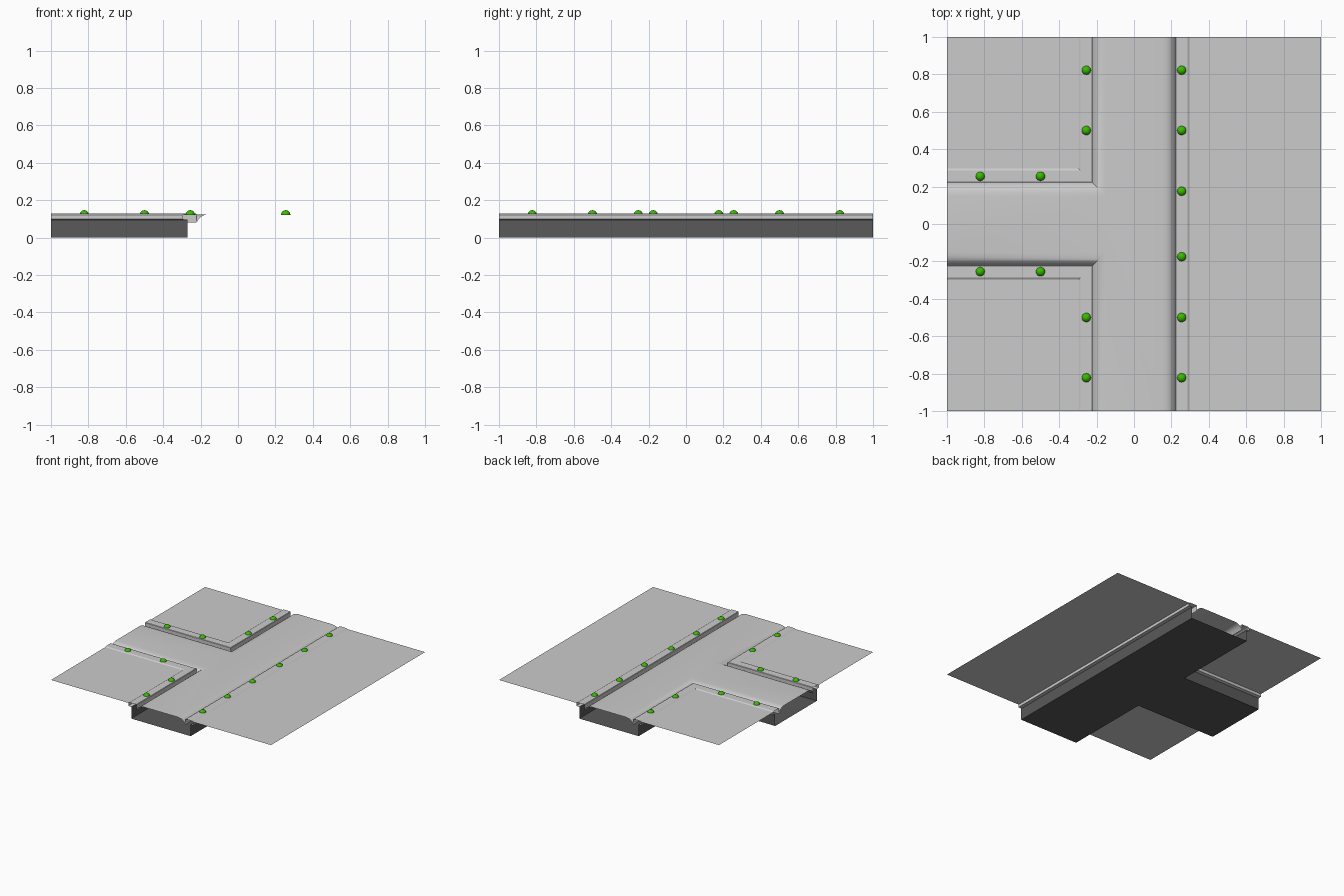
import bpy, bmesh
from mathutils import Vector

if "Cube" in bpy.data.objects:
    bpy.data.objects.remove(bpy.data.objects["Cube"])


def material(name, colour):
    m = bpy.data.materials.new(name)
    m.diffuse_color = colour
    m.use_nodes = True
    m.node_tree.nodes["Principled BSDF"].inputs["Base Color"].default_value = m.diffuse_color
    return m


def make(name, bm, mat=None, smooth=None):
    bmesh.ops.remove_doubles(bm, verts=bm.verts, dist=0.0001)
    me = bpy.data.meshes.new(name)
    bm.to_mesh(me)
    bm.free()
    ob = bpy.data.objects.new(name, me)
    bpy.context.collection.objects.link(ob)
    if mat:
        me.materials.append(mat)
    if smooth:
        bpy.ops.object.select_all(action='DESELECT')
        ob.select_set(True)
        bpy.context.view_layer.objects.active = ob
        bpy.ops.object.shade_smooth_by_angle(angle=smooth)
    return ob


def face(bm, pts):
    bm.faces.new([bm.verts.new(p) for p in pts])


# The three road borders at distance d from the centre lines, outside on the right
def paths(d):
    return [[(d, -1), (d, 1)],
            [(-d, 1), (-d, d), (-1, d)],
            [(-1, -d), (-d, -d), (-d, -1)]]


def sweep(bm, profile):
    for (d0, z0), (d1, z1) in zip(profile, profile[1:]):
        for a, b in zip(paths(d0), paths(d1)):
            for i in range(len(a) - 1):
                face(bm, [(*a[i], z0), (*b[i], z1), (*b[i + 1], z1), (*a[i + 1], z0)])


# Flat T-shaped sheet of half width c
def tee(bm, c, z, down=False):
    quads = [[(-c, -1), (c, -1), (c, 1), (-c, 1), (-c, c), (-c, -c)],
             [(-1, -c), (-c, -c), (-c, c), (-1, c)]]
    for q in quads:
        pts = [(x, y, z) for x, y in q]
        face(bm, pts[::-1] if down else pts)


dark = material("underside_dark", (0.1, 0.1, 0.1, 1))
green = material("lamp_green", (0.04, 0.5, 0.0, 1))

# Road surface with rounded gutters
bm = bmesh.new()
tee(bm, 0.15, 0.125)
sweep(bm, [(0.15, 0.125), (0.17, 0.123), (0.188, 0.118), (0.2, 0.11),
           (0.212, 0.097), (0.222, 0.08)][::1])
make("road_surface", bm, smooth=0.6)

# Kerbs with chamfered edges and an outer lip
bm = bmesh.new()
sweep(bm, [(0.222, 0.08), (0.222, 0.125), (0.225, 0.128), (0.287, 0.128),
           (0.296, 0.122), (0.296, 0.099), (0.27, 0.095)])
make("kerbs", bm)

# Ground plates beside the road
bm = bmesh.new()
sweep(bm, [(0.296, 0.122), (1.0, 0.122)])
bmesh.ops.dissolve_degenerate(bm, edges=bm.edges, dist=0.0001)
make("ground_plates", bm)

# Open-ended trough under the road
bm = bmesh.new()
tee(bm, 0.27, 0, down=True)
sweep(bm, [(0.27, 0.096), (0.27, 0)])
make("road_foundation", bm, dark)

# Green dome lamps along the kerbs
k = 0.255
spots = []
for s in (-1, 1):
    spots += [(k, s * y) for y in (0.175, 0.5, 0.822)]
    spots += [(-k, s * y) for y in (0.5, 0.822)]
    spots += [(-x, s * k) for x in (0.5, 0.822)]
bm = bmesh.new()
bmesh.ops.create_uvsphere(bm, u_segments=20, v_segments=12, radius=0.025)
bmesh.ops.bisect_plane(bm, geom=bm.verts[:] + bm.edges[:] + bm.faces[:],
                       plane_co=(0, 0, 0), plane_no=(0, 0, 1), clear_inner=True)
lamp = make("kerb_lamp", bm, green, smooth=0.6)
for i, (x, y) in enumerate(spots):
    ob = lamp if i == 0 else lamp.copy()
    ob.location = Vector((x, y, 0.122))
    if i:
        bpy.context.collection.objects.link(ob)
